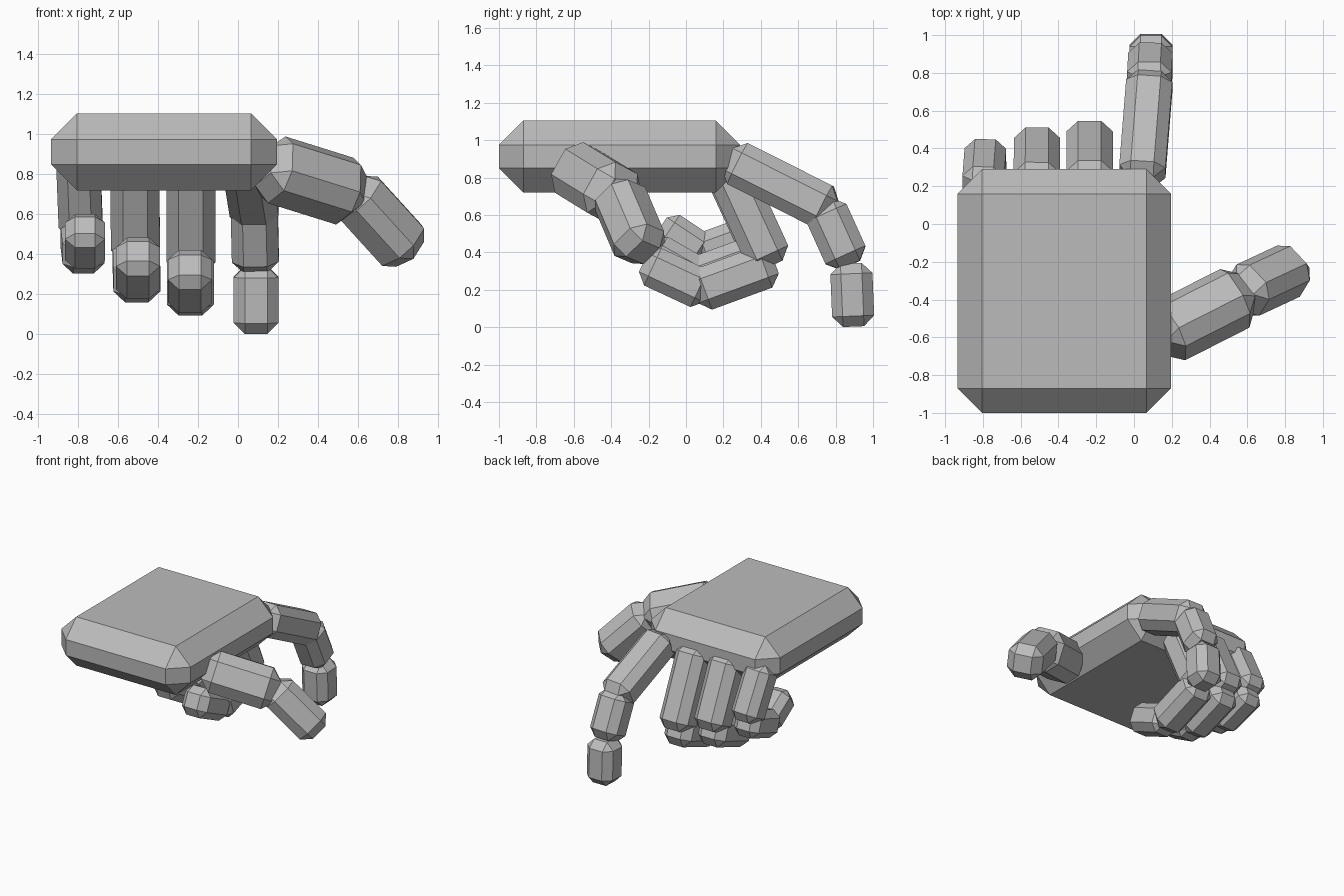
import bpy, bmesh, math
from mathutils import Vector, Matrix

if "Cube" in bpy.data.objects:
    bpy.data.objects.remove(bpy.data.objects["Cube"])

grey = bpy.data.materials.new("plain grey")
grey.diffuse_color = (0.5, 0.5, 0.5, 1)
grey.use_nodes = True
grey.node_tree.nodes["Principled BSDF"].inputs["Base Color"].default_value = grey.diffuse_color


def chamfered_box(name, size, chamfer, matrix):
    """Box with one flat chamfer on every edge."""
    bm = bmesh.new()
    bmesh.ops.create_cube(bm, size=1, matrix=Matrix.Diagonal((*size, 1)))
    bmesh.ops.bevel(bm, geom=bm.edges[:], offset=chamfer, segments=1,
                    affect='EDGES', profile=0.5)
    bmesh.ops.transform(bm, matrix=matrix, verts=bm.verts)
    mesh = bpy.data.meshes.new(name)
    bm.to_mesh(mesh)
    bm.free()
    mesh.materials.append(grey)
    obj = bpy.data.objects.new(name, mesh)
    bpy.context.collection.objects.link(obj)


def bone(name, start, end, width, roll=0):
    """Chamfered box running from start to end, rolled about its length."""
    a, b = Vector(start), Vector(end)
    along = (b - a).normalized()
    up = Vector((1, 0, 0)).cross(along).normalized()
    side = along.cross(up)
    if roll:
        side = along.cross(Vector((0, 0, 1))).normalized()
        up = side.cross(along)
    rot = Matrix((side, up, along)).transposed().to_4x4()
    place = Matrix.Translation((a + b) / 2) @ rot @ Matrix.Rotation(roll, 4, 'Z')
    chamfered_box(name, (width, width, (b - a).length), width * 0.25, place)


# Palm
chamfered_box("palm", (1.13, 1.29, 0.385), 0.13,
              Matrix.Translation((-0.37, -0.355, 0.9125)))

# Fingers: each segment is (start, end, width)
fingers = {
    "index_finger": [
        ((0.04, 0.224, 0.90), (0.085, 0.786, 0.618), 0.245),
        ((0.08, 0.727, 0.663), (0.088, 0.877, 0.332), 0.235),
        ((0.09, 0.882, 0.342), (0.09, 0.896, 0.003), 0.225)],
    "middle_finger": [
        ((-0.235, 0.20, 0.90), (-0.235, 0.46, 0.33), 0.245),
        ((-0.237, 0.476, 0.342), (-0.238, 0.044, 0.184), 0.235),
        ((-0.24, 0.12, 0.184), (-0.24, -0.228, 0.346), 0.22)],
    "ring_finger": [
        ((-0.515, 0.19, 0.90), (-0.513, 0.425, 0.39), 0.245),
        ((-0.51, 0.44, 0.40), (-0.505, 0.03, 0.25), 0.235),
        ((-0.50, 0.10, 0.245), (-0.50, -0.20, 0.415), 0.22)],
    "little_finger": [
        ((-0.80, 0.18, 0.90), (-0.785, 0.375, 0.51), 0.22),
        ((-0.785, 0.395, 0.51), (-0.77, 0.05, 0.385), 0.21),
        ((-0.765, 0.11, 0.385), (-0.765, -0.13, 0.545), 0.20)],
}
for finger, segments in fingers.items():
    for part, (start, end, width) in zip(("base", "middle", "tip"), segments):
        bone(f"{finger}_{part}", start, end, width)

# Thumb
bone("thumb_base", (0.127, -0.60, 0.843), (0.60, -0.36, 0.695), 0.31, math.radians(25))
bone("thumb_tip", (0.56, -0.37, 0.73), (0.86, -0.23, 0.40), 0.265, math.radians(25))
